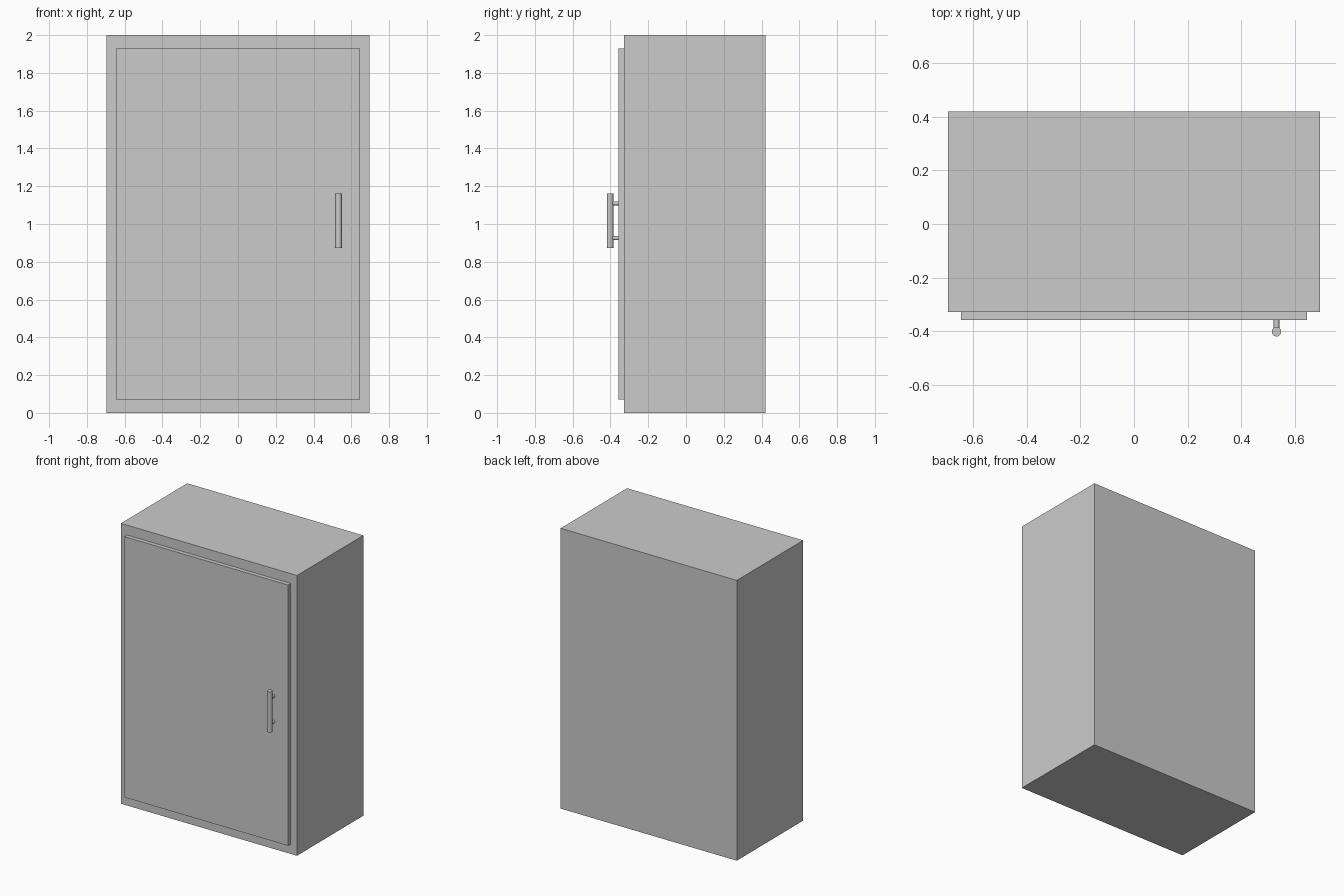
import bpy
from math import pi

if "Cube" in bpy.data.objects:
    bpy.data.objects.remove(bpy.data.objects["Cube"])


def box(name, lo, hi):
    size = [b - a for a, b in zip(lo, hi)]
    mid = [(a + b) / 2 for a, b in zip(lo, hi)]
    bpy.ops.mesh.primitive_cube_add(size=1, location=mid)
    ob = bpy.context.object
    ob.name = name
    ob.scale = size
    bpy.ops.object.transform_apply(location=False, rotation=False, scale=True)
    return ob


def rod(name, radius, length, centre, rotation=(0, 0, 0)):
    bpy.ops.mesh.primitive_cylinder_add(vertices=24, radius=radius, depth=length,
                                        location=centre, rotation=rotation)
    ob = bpy.context.object
    ob.name = name
    bpy.ops.object.shade_smooth_by_angle()
    return ob


FRONT, DOOR_FRONT = -0.328, -0.358
HANDLE_X, HANDLE_Y, HANDLE_Z = 0.532, -0.402, 1.017

# Cabinet body and raised door
box("cabinet_body", (-0.695, FRONT, 0), (0.695, 0.42, 2))
box("door", (-0.646, DOOR_FRONT, 0.07), (0.646, FRONT, 1.93))

# Vertical bar handle on two standoffs
rod("handle_bar", 0.0175, 0.29, (HANDLE_X, HANDLE_Y, HANDLE_Z))
for label, dz in (("lower", -0.092), ("upper", 0.092)):
    rod("handle_standoff_" + label, 0.0105, DOOR_FRONT - HANDLE_Y,
        (HANDLE_X, (DOOR_FRONT + HANDLE_Y) / 2, HANDLE_Z + dz), (pi / 2, 0, 0))
